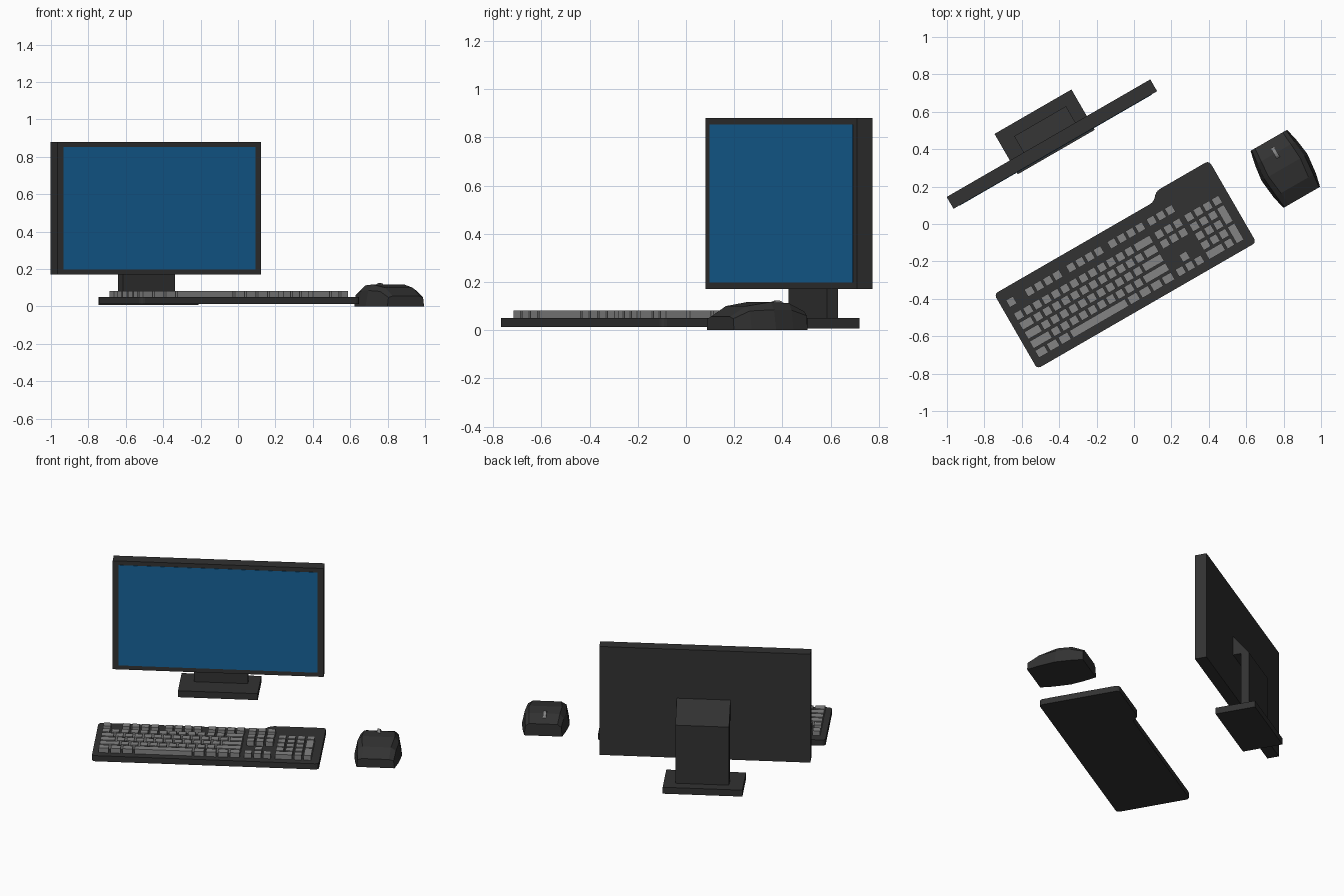
import bpy, bmesh, math
from mathutils import Matrix, Vector

if "Cube" in bpy.data.objects:
    bpy.data.objects.remove(bpy.data.objects["Cube"])

# The whole set is turned 30 degrees; parts are laid out in local (u, v, z)
TURN = Matrix.Rotation(math.radians(30), 4, 'Z')


def material(name, rgb):
    m = bpy.data.materials.new(name)
    m.diffuse_color = (*rgb, 1)
    m.use_nodes = True
    m.node_tree.nodes["Principled BSDF"].inputs["Base Color"].default_value = m.diffuse_color
    return m


CASE = material("dark_plastic", (0.032, 0.032, 0.032))
KEY = material("grey_plastic", (0.23, 0.23, 0.23))
BLUE = material("screen_blue", (0.008, 0.125, 0.32))


def finish(name, bm, mat):
    bmesh.ops.recalc_face_normals(bm, faces=bm.faces[:])
    bm.transform(TURN)
    me = bpy.data.meshes.new(name)
    bm.to_mesh(me)
    bm.free()
    me.materials.append(mat)
    ob = bpy.data.objects.new(name, me)
    bpy.context.collection.objects.link(ob)
    return ob


def add_box(bm, u0, u1, v0, v1, z0, z1):
    size = Matrix.Diagonal((u1 - u0, v1 - v0, z1 - z0, 1))
    mid = Matrix.Translation(((u0 + u1) / 2, (v0 + v1) / 2, (z0 + z1) / 2))
    bmesh.ops.create_cube(bm, size=1, matrix=mid @ size)


def box(name, mat, *dims):
    bm = bmesh.new()
    add_box(bm, *dims)
    return finish(name, bm, mat)


def extrude(bm, points, offset):
    face = bm.faces.new([bm.verts.new(p) for p in points])
    res = bmesh.ops.extrude_face_region(bm, geom=[face])
    moved = [g for g in res["geom"] if isinstance(g, bmesh.types.BMVert)]
    bmesh.ops.translate(bm, verts=moved, vec=Vector(offset))


# Monitor: panel, screen, foot
box("monitor_panel", CASE, -0.795, 0.462, 0.553, 0.626, 0.17, 0.88)
box("screen", BLUE, -0.759, 0.426, 0.551, 0.56, 0.197, 0.853)
box("monitor_base", CASE, -0.405, 0.07, 0.541, 0.79, 0.008, 0.05)

# Monitor neck: upright plate with a sloped arm reaching the panel
bm = bmesh.new()
neck = [(0.676, 0.05), (0.727, 0.05), (0.727, 0.43), (0.626, 0.56), (0.626, 0.434), (0.676, 0.434)]
extrude(bm, [(-0.32, v, z) for v, z in neck], (0.32, 0, 0))
finish("monitor_neck", bm, CASE)

# Keyboard case: outline with a raised back shoulder, corners rounded
bm = bmesh.new()
outline = [(-0.835, -0.412), (0.517, -0.412), (0.517, 0.093), (0.19, 0.093), (0.15, 0.049), (-0.835, 0.049)]
extrude(bm, [(u, v, 0.014) for u, v in outline], (0, 0, 0.037))
upright = [e for e in bm.edges if abs(e.verts[0].co.z - e.verts[1].co.z) > 0.01]
bmesh.ops.bevel(bm, geom=upright, offset=0.022, segments=3, profile=0.5, affect='EDGES')
finish("keyboard_case", bm, CASE)

# Keys: widths in key units, negative values are gaps; row 0 is at the front
PITCH, ROW, GAP = 0.0568, 0.0572, 0.0125
U0, V0 = -0.798, -0.366
ROWS = [
    [1.25] * 3 + [6.25] + [1.25] * 4 + [-0.25, 1, 1, 1, -0.25, 2, 1],
    [2.25] + [1] * 10 + [2.75, -1.25, 1, -1.25, 1, 1, 1],
    [1.75] + [1] * 11 + [2.25, -3.5, 1, 1, 1],
    [1.5] + [1] * 12 + [1.5, -0.25, 1, 1, 1, -0.25, 1, 1, 1],
    [1] * 13 + [2, -0.25, 1, 1, 1, -0.25, 1, 1, 1, 1],
    [1, -1] + [1] * 4 + [-0.5] + [1] * 4 + [-0.5] + [1] * 4 + [-0.25, 1, 1, 1],
]
bm = bmesh.new()


def add_key(pos, width, row, rows_tall=1):
    u, v = U0 + pos * PITCH, V0 + row * ROW + (0.025 if row == 5 else 0)
    add_box(bm, u, u + width * PITCH - GAP, v, v + rows_tall * ROW - GAP, 0.045, 0.082)


for r, widths in enumerate(ROWS):
    pos = 0
    for w in widths:
        if w > 0:
            add_key(pos, w, r)
        pos += abs(w)
for r in (0, 2):  # tall keys at the right of the number pad
    add_key(21.5, 1, r, 2)
finish("keys", bm, KEY)

# Mouse body: faceted loft; station = v, then half-width/height of foot, side and top
STATIONS = [
    (-0.325, 0.113, 0.107, 0.048, 0.080, 0.056),
    (-0.250, 0.130, 0.115, 0.080, 0.085, 0.100),
    (-0.140, 0.142, 0.124, 0.085, 0.098, 0.117),
    (-0.050, 0.130, 0.115, 0.083, 0.092, 0.112),
    (0.027, 0.113, 0.107, 0.060, 0.085, 0.078),
]
MU = 0.848
bm = bmesh.new()
rings = []
for v, w0, w1, h1, w2, h2 in STATIONS:
    half = [(w0, 0), (w1, h1), (w2, h2)]
    ring = half + [(-w, h) for w, h in reversed(half)]
    rings.append([bm.verts.new((MU + w, v, h)) for w, h in ring])
for a, b in zip(rings, rings[1:]):
    for i in range(6):
        j = (i + 1) % 6
        bm.faces.new((a[i], a[j], b[j], b[i]))
bm.faces.new(rings[0])
bm.faces.new(rings[-1])
finish("mouse_body", bm, CASE)

# Mouse scroll wheel
bm = bmesh.new()
place = Matrix.Translation((MU - 0.003, -0.053, 0.086)) @ Matrix.Rotation(math.pi / 2, 4, 'Y')
bmesh.ops.create_cone(bm, cap_ends=True, segments=16, radius1=0.038, radius2=0.038, depth=0.02, matrix=place)
finish("mouse_wheel", bm, KEY)
